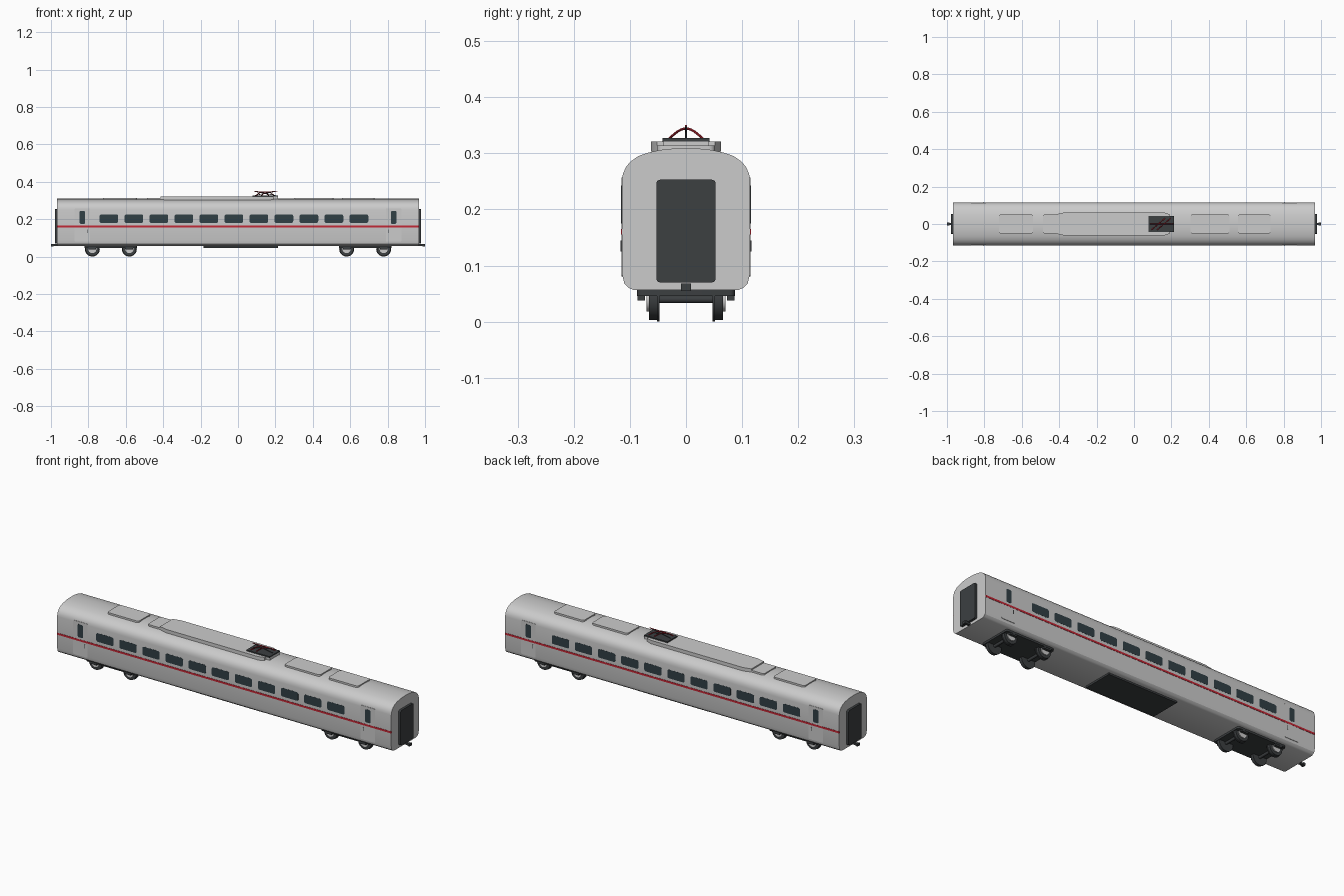
import bpy, bmesh
from math import sin, cos, pi
from mathutils import Vector

if "Cube" in bpy.data.objects:
    bpy.data.objects.remove(bpy.data.objects["Cube"])


def material(name, rgb):
    m = bpy.data.materials.new(name)
    m.diffuse_color = (*rgb, 1)
    m.use_nodes = True
    m.node_tree.nodes["Principled BSDF"].inputs["Base Color"].default_value = m.diffuse_color
    return m


DARK = material("dark_grey", (0.045, 0.05, 0.053))
GLASS = material("window_glass", (0.03, 0.05, 0.06))
RED = material("red_paint", (0.55, 0.02, 0.035))


def prism(name, pts, axis, a, b, mat=None):
    """Extrude a 2D outline along an axis from a to b."""
    place = {'x': lambda p, t: (t, p[0], p[1]),
             'y': lambda p, t: (p[0], t, p[1]),
             'z': lambda p, t: (p[0], p[1], t)}[axis]
    bm = bmesh.new()
    lo = [bm.verts.new(place(p, a)) for p in pts]
    hi = [bm.verts.new(place(p, b)) for p in pts]
    bm.faces.new(lo)
    bm.faces.new(hi)
    for i in range(len(pts)):
        j = (i + 1) % len(pts)
        bm.faces.new((lo[i], lo[j], hi[j], hi[i]))
    bmesh.ops.recalc_face_normals(bm, faces=bm.faces)
    me = bpy.data.meshes.new(name)
    bm.to_mesh(me)
    bm.free()
    ob = bpy.data.objects.new(name, me)
    bpy.context.collection.objects.link(ob)
    if mat:
        me.materials.append(mat)
    return ob


def rect(u0, u1, v0, v1, r=0.0, n=4):
    """Rectangle outline with rounded corners."""
    if r == 0:
        return [(u0, v0), (u1, v0), (u1, v1), (u0, v1)]
    out = []
    for k, (cu, cv) in enumerate([(u1 - r, v1 - r), (u0 + r, v1 - r),
                                  (u0 + r, v0 + r), (u1 - r, v0 + r)]):
        for i in range(n + 1):
            a = (k + i / n) * pi / 2
            out.append((cu + r * cos(a), cv + r * sin(a)))
    return out


def circle(cu, cv, r, n=32):
    return [(cu + r * cos(2 * pi * i / n), cv + r * sin(2 * pi * i / n)) for i in range(n)]


def tube(name, pts, r, mat):
    """Thin bar following a path."""
    cu = bpy.data.curves.new(name, 'CURVE')
    cu.dimensions = '3D'
    cu.bevel_depth = r
    cu.bevel_resolution = 2
    cu.use_fill_caps = True
    sp = cu.splines.new('POLY')
    sp.points.add(len(pts) - 1)
    for p, q in zip(sp.points, pts):
        p.co = (*q, 1)
    cu.materials.append(mat)
    ob = bpy.data.objects.new(name, cu)
    bpy.context.collection.objects.link(ob)


# Body shell
half = [(0.092, 0.056), (0.102, 0.060), (0.110, 0.068), (0.1142, 0.086), (0.1142, 0.25),
        (0.1125, 0.263), (0.107, 0.276), (0.098, 0.286), (0.085, 0.295), (0.068, 0.301),
        (0.046, 0.306), (0.022, 0.3085)]
prism("carriage_body", half + [(0, 0.309)] + [(-y, z) for y, z in reversed(half)], 'x', -0.967, 0.967)

# Side details, mirrored on both sides
for s, side in ((-1, "front"), (1, "back")):
    y0 = s * 0.110
    prism(f"{side}_red_stripe", rect(-0.967, 0.967, 0.155, 0.165), 'y', y0, s * 0.1155, RED)
    for i in range(11):
        x = -0.022 + (i - 5) * 0.1337
        prism(f"{side}_window_{i + 1}", rect(x - 0.05, x + 0.05, 0.18, 0.225, 0.009),
              'y', y0, s * 0.1148, GLASS)
    for d in (-1, 1):
        x = d * 0.832
        prism(f"{side}_door", rect(x - 0.042, x + 0.042, 0.08, 0.257, 0.006), 'y', y0, s * 0.115)
        prism(f"{side}_door_window", rect(x - 0.015, x + 0.015, 0.175, 0.243, 0.006),
              'y', y0, s * 0.1156, GLASS)
        h = x - d * 0.026
        prism(f"{side}_door_handle", rect(h - 0.002, h + 0.002, 0.125, 0.145),
              'y', y0, s * 0.1165, DARK)

# Gangways and couplers at both ends
for e in (-1, 1):
    prism("gangway", rect(-0.053, 0.053, 0.07, 0.253, 0.007), 'x', e * 0.96, e * 0.979, DARK)
    prism("coupler_shaft", rect(-0.006, 0.006, 0.057, 0.067), 'x', e * 0.95, e * 0.99, DARK)
    prism("coupler_head", rect(-0.009, 0.009, 0.055, 0.068), 'x', e * 0.987, e * 1.0, DARK)

# Bogies with wheels
for b in (-1, 1):
    cx = b * 0.68
    prism("bogie_plate", rect(cx - 0.14, cx + 0.14, -0.087, 0.087, 0.01), 'z', 0.046, 0.058, DARK)
    for d in (-1, 1):
        x = cx + d * 0.099
        prism("axle", circle(x, 0.04, 0.007, 16), 'y', -0.066, 0.066, DARK)
        for s in (-1, 1):
            prism("wheel", circle(x, 0.04, 0.037), 'y', s * 0.05, s * 0.066, DARK)
            prism("wheel_flange", circle(x, 0.04, 0.040), 'y', s * 0.047, s * 0.052, DARK)
            prism("wheel_hub", circle(x, 0.04, 0.022, 24), 'y', s * 0.06, s * 0.07)
            prism("axle_box", rect(x - 0.02, x + 0.02, 0.038, 0.05), 'y', s * 0.073, s * 0.086, DARK)

# Equipment box under the floor
prism("underfloor_box", rect(-0.185, 0.215, -0.08, 0.08), 'z', 0.047, 0.06, DARK)

# Roof panels
for x0, x1 in ((-0.722, -0.54), (0.303, 0.51), (0.556, 0.73), (-0.487, -0.37)):
    prism("roof_panel", rect(x0, x1, -0.052, 0.052, 0.012), 'z', 0.30, 0.314)
deck = [(-0.415, 0.052), (-0.37, 0.062), (0.16, 0.062), (0.19, 0.052)]
prism("roof_deck", deck + [(x, -y) for x, y in reversed(deck)], 'z', 0.303, 0.321)
prism("pantograph_mount", rect(0.15, 0.213, -0.04, 0.04), 'z', 0.303, 0.321)

# Pantograph
prism("pantograph_base", rect(0.078, 0.213, -0.042, 0.042), 'z', 0.320, 0.327, DARK)
for x0, x1 in ((0.095, 0.165), (0.125, 0.195)):
    arch = []
    for i in range(13):
        t = i / 12
        arch.append((x0 + (x1 - x0) * t, -0.03 + 0.06 * t, 0.326 + 0.018 * sin(pi * t)))
    tube("pantograph_arch", arch, 0.0022, RED)
for s in (-1, 1):
    tube("pantograph_arm", [(0.145 - s * 0.055, 0, 0.327), (0.145 + s * 0.055, 0, 0.348)], 0.0018, DARK)
tube("pantograph_head", [(0.085, 0, 0.349), (0.21, 0, 0.349)], 0.0018, RED)

# Curves to meshes, then smooth shading with sharp edges kept
bpy.ops.object.select_all(action='SELECT')
bpy.context.view_layer.objects.active = bpy.data.objects["carriage_body"]
bpy.ops.object.convert(target='MESH')
bpy.ops.object.shade_smooth_by_angle()
